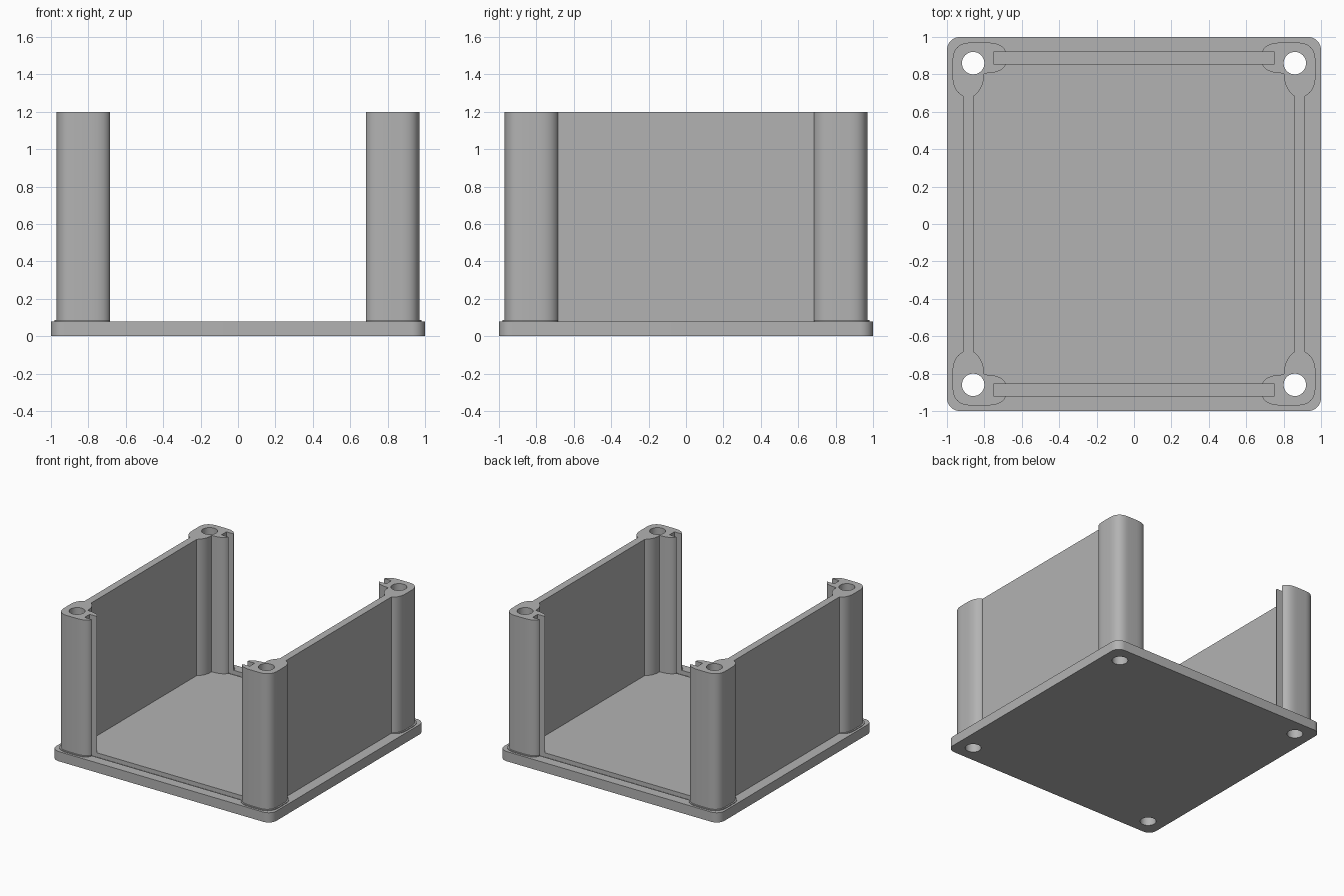
import bpy, bmesh, math
from mathutils import Vector

if "Cube" in bpy.data.objects:
    bpy.data.objects.remove(bpy.data.objects["Cube"])

grey = bpy.data.materials.new("grey_plastic")
grey.use_nodes = True
grey.diffuse_color = (0.45, 0.45, 0.45, 1)
grey.node_tree.nodes["Principled BSDF"].inputs["Base Color"].default_value = grey.diffuse_color

PLATE_TOP, WALL_TOP = 0.08, 1.2
WALL_IN, WALL_OUT = 0.855, 0.915
HOLE, HOLE_R = 0.86, 0.06


def prism(name, outline, z0, z1):
    """Extrude a closed plan outline from z0 to z1."""
    bm = bmesh.new()
    face = bm.faces.new([bm.verts.new((x, y, z0)) for x, y in outline])
    up = bmesh.ops.extrude_face_region(bm, geom=[face])["geom"]
    top = [v for v in up if isinstance(v, bmesh.types.BMVert)]
    bmesh.ops.translate(bm, verts=top, vec=(0, 0, z1 - z0))
    bmesh.ops.recalc_face_normals(bm, faces=bm.faces)
    mesh = bpy.data.meshes.new(name)
    bm.to_mesh(mesh)
    bm.free()
    mesh.materials.append(grey)
    ob = bpy.data.objects.new(name, mesh)
    bpy.context.collection.objects.link(ob)
    return ob


def rect(x0, x1, y0, y1):
    return [(x0, y0), (x1, y0), (x1, y1), (x0, y1)]


def circle(x, y, r, n=40):
    return [(x + r * math.cos(2 * math.pi * i / n),
             y + r * math.sin(2 * math.pi * i / n)) for i in range(n)]


def bend(a, b, c, n=8):
    """Curve from a to c, pulled towards b."""
    a, b, c = Vector(a), Vector(b), Vector(c)
    return [tuple(a.lerp(b, i / n).lerp(b.lerp(c, i / n), i / n)) for i in range(n + 1)]


def mirror(ob, x=True, y=True):
    mod = ob.modifiers.new("mirror", "MIRROR")
    mod.use_axis = (x, y, False)
    mod.use_clip = False
    mod.use_mirror_merge = False


def cut(ob, cutter):
    cutter.hide_render = True
    cutter.hide_viewport = True
    mod = ob.modifiers.new("cut", "BOOLEAN")
    mod.object = cutter
    mod.solver = "EXACT"


def finish(ob, cutters=()):
    """Bake the modifiers, drop the cutters and shade by angle."""
    bpy.context.view_layer.update()
    graph = bpy.context.evaluated_depsgraph_get()
    mesh = bpy.data.meshes.new_from_object(ob.evaluated_get(graph))
    ob.modifiers.clear()
    ob.data = mesh
    for c in cutters:
        bpy.data.objects.remove(c)
    bpy.ops.object.select_all(action="DESELECT")
    ob.select_set(True)
    bpy.context.view_layer.objects.active = ob
    bpy.ops.object.shade_smooth_by_angle(angle=math.radians(30))


def post_outline(e=0.0):
    """Quarter post plan; e widens the outer sides."""
    o = 0.97 + e
    pts = [(WALL_IN, 0.685), (WALL_OUT, 0.685)]
    pts += bend((WALL_OUT + e, 0.685), (o, 0.71), (o, 0.79))[0 if e else 1:]
    pts += bend((o, 0.87), (o, o), (0.87, o), 12)
    pts += bend((0.79, o), (0.70, o), (0.685, 0.92 + e))
    # slot that takes the sliding panel
    pts += ([(0.685, 0.92)] if e else []) + [(0.75, 0.92), (0.75, WALL_IN)]
    # inner side with a notch between the two lobes
    pts += bend((0.685, WALL_IN), (0.70, 0.81), (0.785, 0.806))
    pts += bend((0.797, 0.804), (0.803, 0.803), (0.804, 0.79), 3)
    pts += bend((0.804, 0.775), (0.81, 0.72), (WALL_IN, 0.685))[:-1]
    return pts


# Base plate with rounded corners, screw holes and panel grooves
s, r = 1.0, 0.07
quarter = [(s - r + r * math.cos(math.pi * i / 20), s - r + r * math.sin(math.pi * i / 20))
           for i in range(11)]
outline = []
for k in range(4):
    for x, y in quarter:
        for _ in range(k):
            x, y = -y, x
        outline.append((x, y))
plate = prism("base_plate", outline, 0, PLATE_TOP)
holes = prism("hole_cutter", circle(HOLE, HOLE, HOLE_R), -0.1, 1.4)
mirror(holes)
grooves = prism("groove_cutter", rect(-0.75, 0.75, WALL_IN, 0.92), 0.045, 0.2)
mirror(grooves, x=False)
cut(plate, holes)
cut(plate, grooves)
finish(plate, [grooves])

# Corner posts and their low footings
for name, widen, z0, z1 in (("corner_posts", 0, PLATE_TOP, WALL_TOP),
                            ("post_footings", 0.012, PLATE_TOP, PLATE_TOP + 0.006)):
    post = prism(name, post_outline(widen), z0, z1)
    cut(post, holes)
    mirror(post)
    finish(post)
bpy.data.objects.remove(holes)

# Fixed side walls
walls = prism("side_walls", rect(WALL_IN, WALL_OUT, -0.685, 0.685), PLATE_TOP, WALL_TOP)
mirror(walls, y=False)
finish(walls)
